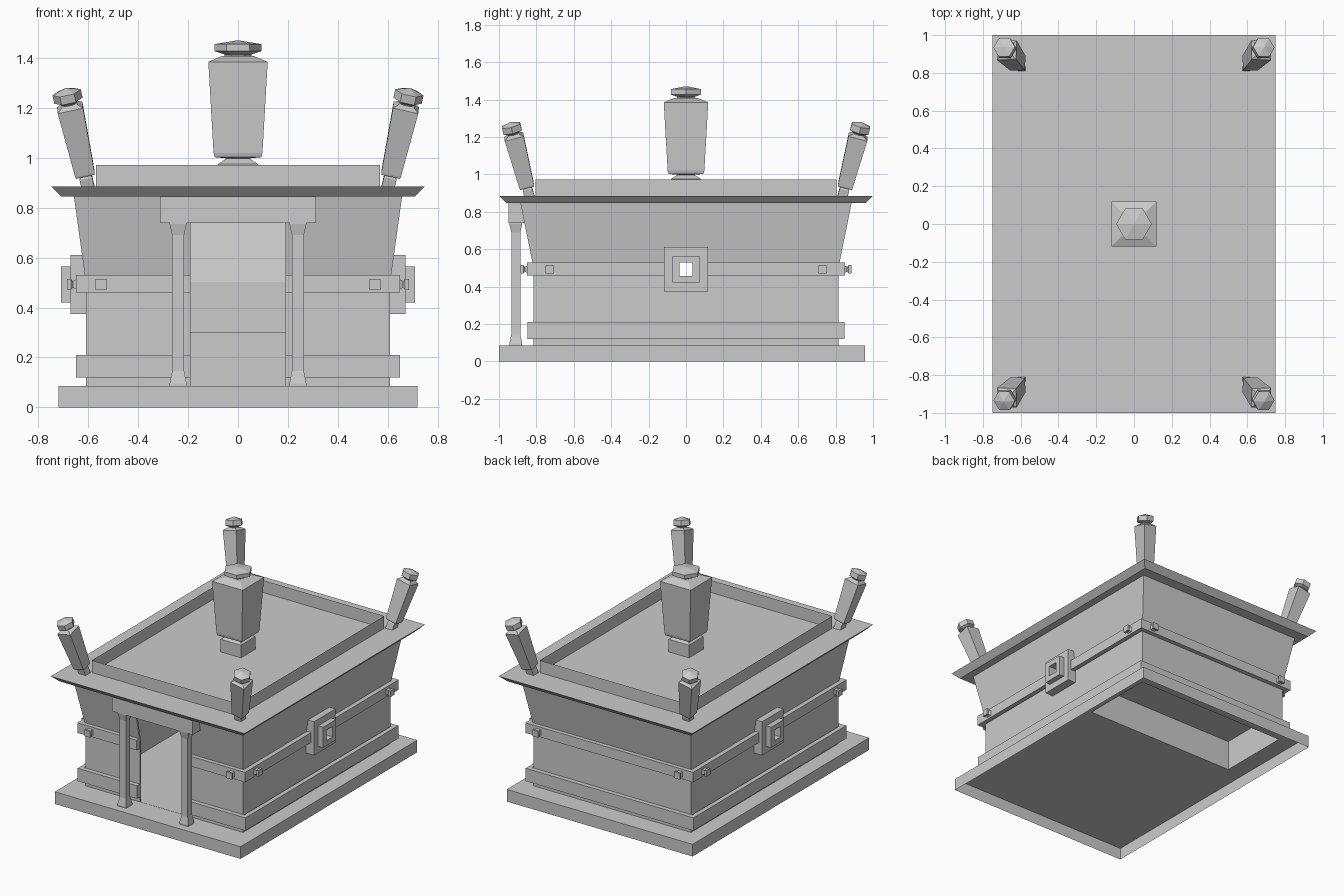
import bpy, bmesh, math
from mathutils import Vector

if "Cube" in bpy.data.objects:
    bpy.data.objects.remove(bpy.data.objects["Cube"], do_unlink=True)

stone = bpy.data.materials.new("grey_stone")
stone.use_nodes = True
stone.diffuse_color = (0.6, 0.6, 0.6, 1)
bsdf = next(n for n in stone.node_tree.nodes if n.type == 'BSDF_PRINCIPLED')
bsdf.inputs["Base Color"].default_value = (0.6, 0.6, 0.6, 1)


def rect(hx, hy, z, cy=0):
    return [Vector((sx * hx, cy + sy * hy, z))
            for sx, sy in ((-1, -1), (1, -1), (1, 1), (-1, 1))]


def square(h, z):
    return rect(h, h, z)


def hexagon(r, z):
    return [Vector((r * math.cos(i * math.pi / 3), r * math.sin(i * math.pi / 3), z))
            for i in range(6)]


def loft(name, rings, bottom=True, top=True, at=(0, 0, 0), axis=(0, 0, 1)):
    """Skin a stack of rings, placed at a point and turned along an axis."""
    bm = bmesh.new()
    turn = Vector((0, 0, 1)).rotation_difference(Vector(axis))
    loops = [[bm.verts.new(turn @ p + Vector(at)) for p in r] for r in rings]
    n = len(rings[0])
    for a, b in zip(loops, loops[1:]):
        for i in range(n):
            j = (i + 1) % n
            bm.faces.new((a[i], a[j], b[j], b[i]))
    if bottom:
        bm.faces.new(loops[0][::-1])
    if top:
        bm.faces.new(loops[-1])
    mesh = bpy.data.meshes.new(name)
    bm.to_mesh(mesh)
    bm.free()
    mesh.materials.append(stone)
    ob = bpy.data.objects.new(name, mesh)
    bpy.context.collection.objects.link(ob)
    return ob


def box(name, lo, hi):
    c = [(a + b) / 2 for a, b in zip(lo, hi)]
    h = [(b - a) / 2 for a, b in zip(lo, hi)]
    return loft(name, [rect(h[0], h[1], -h[2]), rect(h[0], h[1], h[2])], at=c)


def apply_modifier(ob, kind, **settings):
    mod = ob.modifiers.new(kind.title(), kind)
    for key, value in settings.items():
        setattr(mod, key, value)
    bpy.context.view_layer.objects.active = ob
    bpy.ops.object.modifier_apply(modifier=mod.name)


def shell(name, rings, thickness):
    ob = loft(name, rings, False, False)
    apply_modifier(ob, 'SOLIDIFY', thickness=thickness, offset=-1)
    return ob


# Open-bottomed plinth with the raised rear floor
loft("plinth", [rect(0.72, 0.978, 0, -0.022), rect(0.72, 0.978, 0.085, -0.022),
                rect(0.595, 0.262, 0.085, 0.532), rect(0.595, 0.262, 0.3, 0.532)],
     bottom=False)

# Walls and the two bands around them
walls = shell("walls", [rect(0.61, 0.815, 0.085), rect(0.61, 0.815, 0.5),
                        rect(0.658, 0.885, 0.846)], 0.018)
low_band = shell("lower_band", [rect(0.65, 0.847, 0.12), rect(0.65, 0.847, 0.21)], 0.045)
mid_band = shell("middle_band", [rect(0.65, 0.85, 0.46), rect(0.65, 0.85, 0.53)], 0.045)

# Stepped window frames
frames = []
for side, s in (("left", 1), ("right", -1)):
    for part, inner, outer, h in (("outer", 0.6, 0.672, 0.118), ("inner", 0.65, 0.71, 0.072)):
        x0, x1 = sorted((s * inner, s * outer))
        frames.append(box(f"{side}_window_{part}_frame", (x0, -h, 0.493 - h), (x1, h, 0.493 + h)))

# Openings
door_cutter = box("door_cutter", (-0.19, -1.2, 0.086), (0.19, -0.6, 0.78))
window_cutter = box("window_cutter", (-1, -0.035, 0.457), (1, 0.035, 0.53))
for cutter, targets in ((door_cutter, [walls, low_band, mid_band]),
                        (window_cutter, [walls, mid_band] + frames)):
    cutter.hide_render = True
    for ob in targets:
        apply_modifier(ob, 'BOOLEAN', object=cutter, operation='DIFFERENCE', solver='EXACT')
    bpy.data.objects.remove(cutter, do_unlink=True)

# Studs on the middle band
stud = [square(0.022, -0.005), square(0.013, 0.012), square(0.022, 0.02), square(0.022, 0.035)]
for sx in (-1, 1):
    for sy in (-1, 1):
        loft("end_stud", stud, at=(sx * 0.55, sy * 0.85, 0.493), axis=(0, sy, 0))
        loft("side_stud", stud, at=(sx * 0.65, sy * 0.73, 0.493), axis=(sx, 0, 0))

# Porch
box("lintel", (-0.313, -0.95, 0.74), (0.313, -0.84, 0.846))
for s in (-1, 1):
    loft("porch_column", [square(0.034, 0.085), square(0.034, 0.095), square(0.024, 0.145),
                          square(0.024, 0.69), square(0.034, 0.735), square(0.034, 0.742)],
         at=(s * 0.24, -0.91, 0))

# Roof
loft("roof", [rect(0.65, 0.875, 0.846), rect(0.71, 0.96, 0.846), rect(0.75, 1, 0.886)],
     bottom=False)
loft("parapet", [rect(0.57, 0.805, 0.886), rect(0.57, 0.805, 0.972)], False, False)

# Central finial
loft("central_finial", [square(0.08, 0.886), square(0.08, 0.975), square(0.045, 0.998),
                        square(0.093, 1.003), square(0.098, 1.02), square(0.119, 1.385),
                        square(0.065, 1.408)])
loft("central_finial_cap", [hexagon(0.05, 1.4), hexagon(0.055, 1.415), hexagon(0.094, 1.428),
                            hexagon(0.094, 1.456), hexagon(0.004, 1.471)])

# Leaning corner finials
for sx in (-1, 1):
    for sy in (-1, 1):
        place = dict(at=(sx * 0.6, sy * 0.835, 0.875), axis=(sx * 0.225, sy * 0.26, 1))
        loft("corner_finial", [square(0.026, 0), square(0.026, 0.05), square(0.02, 0.06),
                               square(0.038, 0.062), square(0.04, 0.07), square(0.052, 0.345),
                               square(0.03, 0.36)], **place)
        loft("corner_finial_cap", [hexagon(0.028, 0.352), hexagon(0.034, 0.365),
                                   hexagon(0.058, 0.375), hexagon(0.058, 0.41),
                                   hexagon(0.004, 0.427)], **place)
